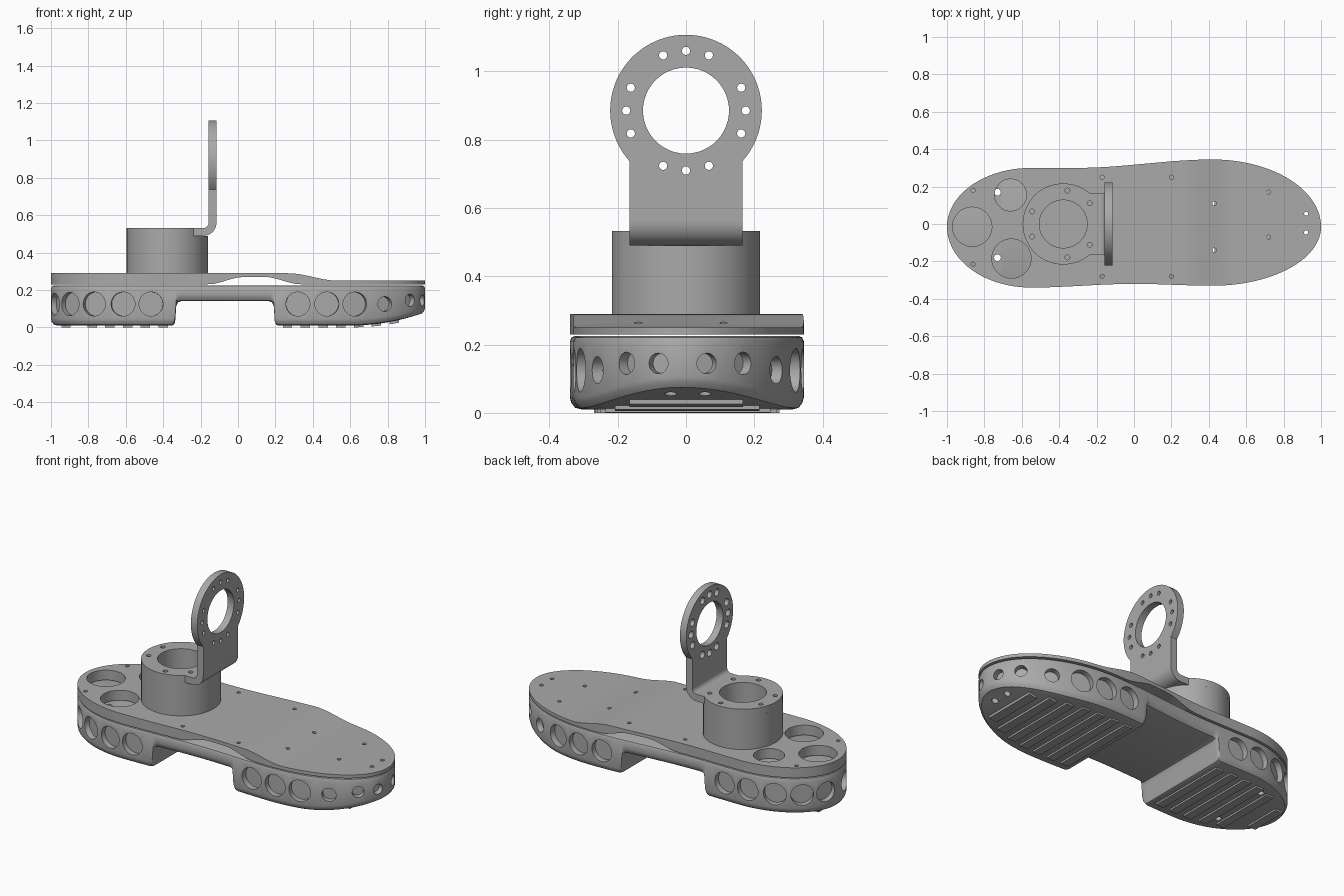
import bpy, bmesh, math
from mathutils import Vector, Matrix

cube = bpy.data.objects.get("Cube")
if cube:
    bpy.data.objects.remove(cube)

metal = bpy.data.materials.new("satin grey")
metal.use_nodes = True
GREY = (0.4, 0.4, 0.4, 1)
metal.diffuse_color = GREY
metal.node_tree.nodes["Principled BSDF"].inputs["Base Color"].default_value = GREY


# ---------- helpers ----------
def make(name, bm):
    bmesh.ops.recalc_face_normals(bm, faces=bm.faces)
    me = bpy.data.meshes.new(name)
    bm.to_mesh(me)
    bm.free()
    me.materials.append(metal)
    ob = bpy.data.objects.new(name, me)
    bpy.context.collection.objects.link(ob)
    return ob


def activate(ob):
    bpy.ops.object.select_all(action='DESELECT')
    ob.select_set(True)
    bpy.context.view_layer.objects.active = ob


def cut(ob, holes):
    """Drill holes given as (centre, direction, radius, length)."""
    bm = bmesh.new()
    for c, d, r, length in holes:
        turn = Vector(d).to_track_quat('Z', 'Y').to_matrix().to_4x4()
        bmesh.ops.create_cone(bm, cap_ends=True, segments=48 if r > 0.05 else 20,
                              radius1=r, radius2=r, depth=length,
                              matrix=Matrix.Translation(c) @ turn)
    tool = make("cutter", bm)
    tool.hide_render = True
    mod = ob.modifiers.new("holes", 'BOOLEAN')
    mod.operation, mod.solver, mod.object = 'DIFFERENCE', 'EXACT', tool
    mod.use_self = True
    activate(ob)
    bpy.ops.object.modifier_apply(modifier=mod.name)
    bpy.data.objects.remove(tool)


def smooth(ob):
    activate(ob)
    bpy.ops.object.shade_smooth_by_angle(angle=math.radians(32))


def table(x, pts, ease=True):
    """Interpolate through (x, value) points, optionally eased."""
    if x <= pts[0][0]:
        return pts[0][1]
    for (a, p), (b, q) in zip(pts, pts[1:]):
        if x <= b:
            t = (x - a) / (b - a)
            if ease:
                t = t * t * (3 - 2 * t)
            return p + (q - p) * t
    return pts[-1][1]


def prism(name, pts, lo, hi, place):
    """Extrude a 2D outline from lo to hi; place maps (u, v, w) to space."""
    bm = bmesh.new()
    a = [bm.verts.new(place(u, v, lo)) for u, v in pts]
    b = [bm.verts.new(place(u, v, hi)) for u, v in pts]
    bm.faces.new(a)
    bm.faces.new(b)
    for i in range(len(pts)):
        j = (i + 1) % len(pts)
        bm.faces.new((a[i], a[j], b[j], b[i]))
    return make(name, bm)


def arc(cx, cy, r, a0, a1, n):
    angles = [math.radians(a0 + (a1 - a0) * i / n) for i in range(n + 1)]
    return [(cx + r * math.cos(a), cy + r * math.sin(a)) for a in angles]


# ---------- sole outline and height profiles ----------
TIP = -0.015
LEFT = [(-0.3, 0.3), (0.42, 0.345)]
RIGHT = [(-0.55, -0.34), (0, -0.32), (0.42, -0.33)]
RECESS = [(0.235, 0.14), (0.25, 0.135), (0.26, 0.115), (0.266, 0.03), (0.272, 0.015), (0.285, 0.01)]
MID = -0.07


def edge(x, side):
    u = (-0.55 - x) / 0.45 if x < -0.55 else max(0, (x - 0.42) / 0.58)
    round_end = math.sqrt(max(0, 1 - u * u))
    return TIP + (table(x, LEFT if side > 0 else RIGHT) - TIP) * round_end


def sole_bottom(x):
    return table(abs(x - MID), RECESS, False) + 0.06 * (max(0, x - 0.6) / 0.4) ** 2


def plate_bottom(x):
    return table(x, [(-0.16, 0.23), (0.03, 0.27), (0.14, 0.27), (0.34, 0.23)])


def plate_top(x):
    return table(x, [(0.27, 0.29), (0.53, 0.25)])


XS = [-math.cos(math.pi * i / 72) for i in range(73)]
XS += [MID + s * d for d, z in RECESS for s in (-1, 1)]
XS.sort()
N = len(XS) - 1
OUTLINE = [Vector((x, edge(x, 1))) for x in XS]
OUTLINE += [Vector((x, edge(x, -1))) for x in reversed(XS[1:-1])]
M = len(OUTLINE)


def normal(i):
    t = OUTLINE[(i + 1) % M] - OUTLINE[i - 1]
    return Vector((-t.y, t.x)).normalized()


def slab(name, rings):
    """Stack rings of (inset, height function) and close both ends."""
    bm = bmesh.new()
    rows = []
    for inset, height in rings:
        row = []
        for i, p in enumerate(OUTLINE):
            q = p - normal(i) * inset
            row.append(bm.verts.new((q.x, q.y, height(p.x))))
        rows.append(row)
    for a, b in zip(rows, rows[1:]):
        for i in range(M):
            j = (i + 1) % M
            bm.faces.new((a[i], a[j], b[j], b[i]))
    for row in (rows[0], rows[-1]):
        for i in range(N):
            quad = [row[i], row[i + 1], row[(M - i - 1) % M], row[(M - i) % M]]
            bm.faces.new(list(dict.fromkeys(quad)))
    return make(name, bm)


UP = (0, 0, 1)
TOE_BOLTS = [(0.43, 0.11), (0.43, -0.14), (0.72, 0.17), (0.72, -0.07), (0.92, 0.055), (0.92, -0.045)]
HEEL_BOLTS = [(-0.73, 0.17), (-0.73, -0.18)]
RIM_BOLTS = [(-0.86, 0.18), (-0.86, -0.215), (-0.17, 0.25), (-0.17, -0.28), (0.2, 0.25), (0.2, -0.28)]

# ---------- sole with side pockets ----------
sole = slab("sole", [(0.015, lambda x: 0.225), (0.005, lambda x: 0.221), (0, lambda x: 0.21),
                     (0, lambda x: sole_bottom(x) + 0.035),
                     (0.004, lambda x: sole_bottom(x) + 0.02),
                     (0.015, lambda x: sole_bottom(x) + 0.005),
                     (0.035, sole_bottom)])
holes = [((x, y, 0.1), UP, 0.018, 0.5) for x, y in TOE_BOLTS + HEEL_BOLTS]
POCKETS = [(x, 0.064, 0.125) for x in (-0.77, -0.615, -0.465, 0.32, 0.475, 0.625)]
POCKETS += [(-0.982, 0.058, 0.125), (-0.9, 0.062, 0.125),
            (0.785, 0.04, 0.125), (0.92, 0.033, 0.145), (0.987, 0.03, 0.145)]
for x, r, z in POCKETS:
    for side in (1, -1):
        y, e = edge(x, side), 0.004
        n = Vector((edge(x - e, side) - edge(x + e, side), 2 * e, 0)).normalized() * side
        if side < 0:
            n = Vector((edge(x + e, side) - edge(x - e, side), -2 * e, 0)).normalized()
        holes.append((Vector((x, y, z)), n, r, 0.07))
cut(sole, holes)
smooth(sole)

# ---------- top plate ----------
plate = slab("top_plate", [(0, plate_top), (0, plate_bottom)])
holes = [((x, y, 0.25), UP, 0.011, 0.2) for x, y in TOE_BOLTS + RIM_BOLTS]
holes += [((x, y, 0.25), UP, r, 0.2)
          for x, y, r in ((-0.865, -0.015, 0.105), (-0.66, 0.155, 0.085), (-0.655, -0.185, 0.105))]
cut(plate, holes)
smooth(plate)

# ---------- tread strips under heel and toe ----------
bm = bmesh.new()
for x in [-0.92, -0.78, -0.685, -0.59, -0.495, -0.4] + [0.265 + 0.095 * i for i in range(7)]:
    corners = []
    for dx in (-0.025, 0.025):
        for side in (1, -1):
            for dz in (-0.01, 0.006):
                y = edge(x, side) - side * 0.07
                corners.append(bm.verts.new((x + dx, y, sole_bottom(x + dx) + dz)))
    bmesh.ops.convex_hull(bm, input=corners)
make("tread_strips", bm)

# ---------- motor drum ----------
CX, R = -0.378, 0.217
drum = prism("motor_drum", arc(CX, 0, R, 0, 354.375, 63), 0.285, 0.49, lambda u, v, w: (u, v, w))
cut(drum, [((CX, 0, 0.45), UP, 0.128, 0.32)])
smooth(drum)

# ---------- bracket: flange, bend and upright ring ----------
NECK, THICK, BEND_X, BEND_Z = 0.165, 0.042, -0.185, 0.56
flange = prism("bracket_flange", arc(CX, 0, R, 49.5, 310.5, 52) + [(BEND_X, -NECK), (BEND_X, NECK)],
               0.49, 0.49 + THICK, lambda u, v, w: (u, v, w))
holes = [((CX, 0, 0.51), UP, 0.128, 0.2)]
for a in (38, 83, 158, -38, -83, -158):
    a = math.radians(a)
    holes.append(((CX + 0.18 * math.cos(a), 0.18 * math.sin(a), 0.53), UP, 0.013, 0.06))
cut(flange, holes)
smooth(flange)

bend = prism("bracket_bend",
             arc(BEND_X, BEND_Z, 0.07, -90, 0, 12) + arc(BEND_X, BEND_Z, 0.07 - THICK, 0, -90, 12),
             -NECK, NECK, lambda u, v, w: (u, w, v))
smooth(bend)

RZ, FRONT = 0.885, BEND_X + 0.07
upright = prism("bracket_ring", arc(0, RZ, 0.222, -42, 222, 56) + [(-NECK, BEND_Z), (NECK, BEND_Z)],
                FRONT - THICK, FRONT, lambda u, v, w: (w, u, v))
holes = [((FRONT, 0, RZ), (1, 0, 0), 0.126, 0.3)]
through = []
for quarter in range(4):
    for off in (-22.5, 0, 22.5):
        a = math.radians(90 * quarter + off)
        y, z = 0.175 * math.cos(a), RZ + 0.175 * math.sin(a)
        holes.append(((FRONT - THICK, y, z), (1, 0, 0), 0.021, 0.05))
        through.append(((FRONT, y, z), (1, 0, 0), 0.012, 0.2))
cut(upright, holes)
cut(upright, through)
smooth(upright)
